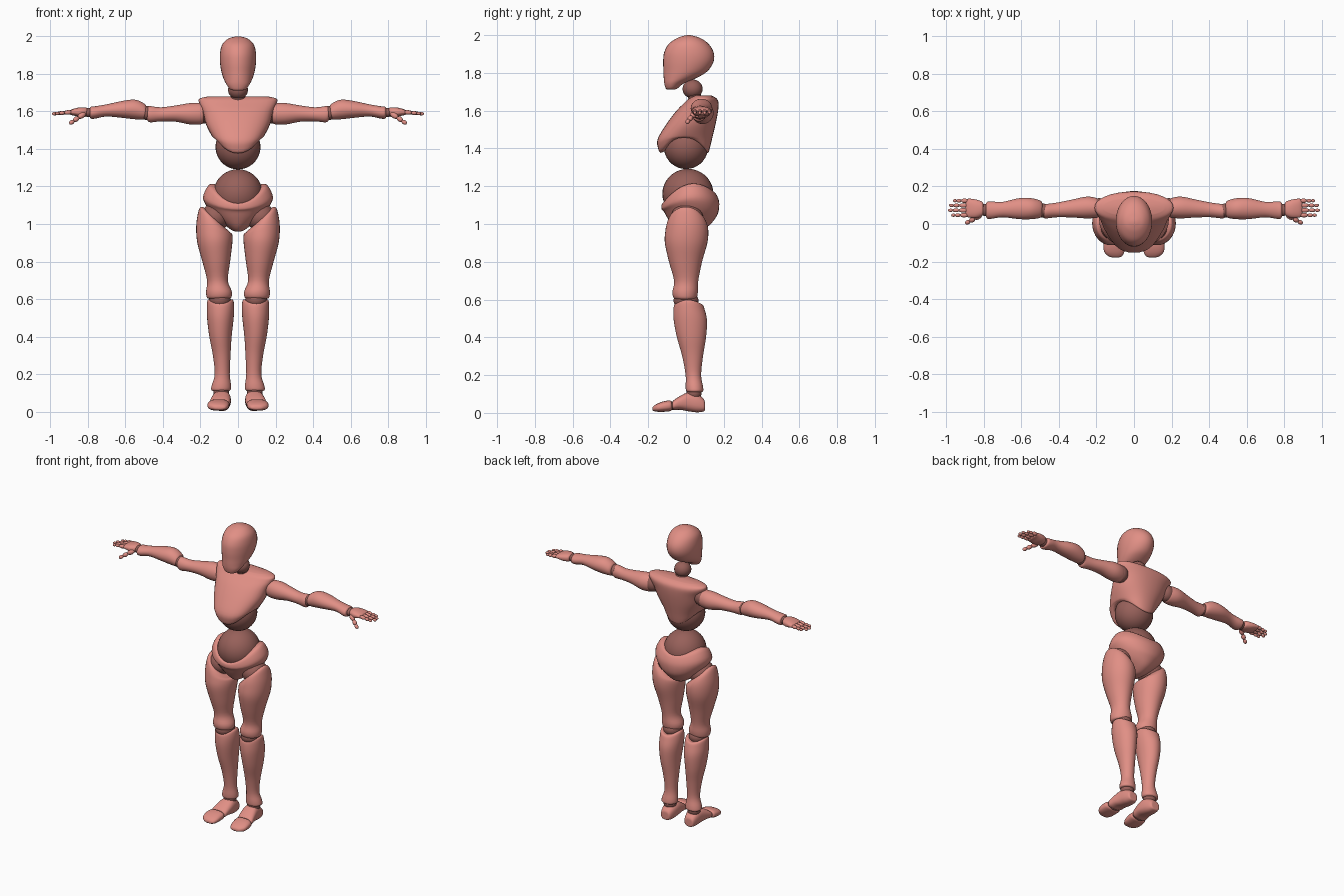
import bpy, bmesh, math
from mathutils import Vector, Matrix


def material(name, rgb):
    m = bpy.data.materials.new(name)
    m.diffuse_color = (*rgb, 1)
    return m


SKIN = material("salmon_shell", (0.75, 0.275, 0.235))
JOINT = material("dark_joint", (0.31, 0.118, 0.102))


def finish(bm, name, mat, mirror, angle=50):
    bmesh.ops.recalc_face_normals(bm, faces=bm.faces)
    me = bpy.data.meshes.new(name)
    bm.to_mesh(me)
    bm.free()
    me.materials.append(mat)
    ob = bpy.data.objects.new(name, me)
    bpy.context.collection.objects.link(ob)
    bpy.ops.object.select_all(action='DESELECT')
    ob.select_set(True)
    bpy.context.view_layer.objects.active = ob
    bpy.ops.object.shade_smooth_by_angle(angle=math.radians(angle))
    if mirror:
        ob.modifiers.new("mirror", 'MIRROR').use_mirror_merge = False
    return ob


def smooth_rings(rings, steps=4):
    """Catmull-Rom interpolation between cross-sections."""
    rings = [tuple(r) + (0,) * (8 - len(r)) for r in rings]
    pts = [rings[0]] + rings + [rings[-1]]
    out = []
    for i in range(len(rings) - 1):
        p0, p1, p2, p3 = pts[i:i + 4]
        for s in range(steps):
            t = s / steps
            out.append([0.5 * (2 * b + (c - a) * t + (2 * a - 5 * b + 4 * c - d) * t * t
                               + (3 * b - a - 3 * c + d) * t ** 3)
                        for a, b, c, d in zip(p0, p1, p2, p3)])
    return out + [list(rings[-1])]


def loft(name, axis, rings, mirror=False, mat=SKIN, power=1.0, n=32):
    """rings: position, a min, a max, b min, b max, side lift, tilt in a, tilt in b"""
    bm = bmesh.new()
    order = {'x': (2, 0, 1), 'y': (0, 2, 1), 'z': (0, 1, 2)}[axis]

    def place(a, b, p):
        v = (a, b, p)
        return bm.verts.new([v[k] for k in order])

    loops = []
    for p, a0, a1, b0, b1, lift, ta, tb in smooth_rings(rings):
        loop = []
        for i in range(n):
            t = 2 * math.pi * i / n
            c, s = math.cos(t), math.sin(t)
            ca = math.copysign(abs(c) ** power, c)
            sb = math.copysign(abs(s) ** power, s)
            loop.append(place((a0 + a1) / 2 + (a1 - a0) / 2 * ca,
                              (b0 + b1) / 2 + (b1 - b0) / 2 * sb,
                              p + lift * c * c + ta * c + tb * s))
        loops.append(loop)
    for u, v in zip(loops, loops[1:]):
        for i in range(n):
            j = (i + 1) % n
            bm.faces.new((u[i], u[j], v[j], v[i]))
    for loop in (loops[0], loops[-1]):
        mid = bm.verts.new(sum((v.co for v in loop), Vector()) / n)
        for i in range(n):
            bm.faces.new((loop[i], loop[(i + 1) % n], mid))
    return finish(bm, name, mat, mirror)


def ball(name, centre, size, mirror=False):
    bm = bmesh.new()
    bmesh.ops.create_uvsphere(bm, u_segments=32, v_segments=18, radius=1,
                              matrix=Matrix.Translation(centre) @ Matrix.Diagonal((*size, 1)))
    return finish(bm, name, JOINT, mirror)


def digits(name, chains):
    """Chains of overlapping egg-shaped finger bones."""
    bm = bmesh.new()
    for points, radius in chains:
        for k, (p, q) in enumerate(zip(points, points[1:])):
            p, q = Vector(p), Vector(q)
            d = q - p
            r = radius * (1 - 0.13 * k)
            m = (Matrix.Translation((p + q) / 2) @ d.to_track_quat('Z', 'Y').to_matrix().to_4x4()
                 @ Matrix.Diagonal((r, r, d.length * 0.56, 1)))
            bmesh.ops.create_uvsphere(bm, u_segments=14, v_segments=10, radius=1, matrix=m)
    return finish(bm, name, SKIN, True)


# Head and neck
loft("head", 'z', [
    (1.712, -.022, .022, -.098, -.06), (1.718, -.042, .042, -.107, -.045),
    (1.745, -.062, .062, -.115, -.01), (1.775, -.077, .077, -.118, .06),
    (1.81, -.088, .088, -.119, .115), (1.86, -.096, .096, -.121, .146),
    (1.91, -.096, .096, -.115, .146), (1.955, -.085, .085, -.09, .118),
    (1.985, -.057, .057, -.045, .075), (1.997, -.025, .025, -.01, .035),
    (2.0, -.004, .004, .008, .016)])
ball("neck_ball", (0, .035, 1.715), (.053, .053, .05))
loft("neck_base", 'z', [(1.64, -.05, .05, .02, .11), (1.67, -.04, .04, .01, .085),
                        (1.70, -.04, .04, 0, .075)], mat=JOINT)

# Torso
loft("chest", 'z', [
    (1.38, -.105, .105, -.125, .105, .08), (1.378, -.118, .118, -.137, .118, .08),
    (1.40, -.128, .128, -.148, .126, .06), (1.45, -.14, .14, -.15, .138, .02),
    (1.53, -.17, .17, -.103, .157), (1.60, -.188, .188, -.05, .17),
    (1.645, -.207, .207, -.005, .172), (1.668, -.205, .205, .02, .158),
    (1.68, -.16, .16, .045, .135)], power=.9)
ball("abdomen_ball", (0, 0, 1.411), (.12, .118, .12))
ball("waist_ball", (0, .01, 1.16), (.132, .135, .132))
loft("pelvis", 'z', [
    (1.14, -.13, .13, -.112, .135, .07, 0, .03), (1.135, -.158, .158, -.128, .155, .07, 0, .03),
    (1.10, -.186, .186, -.13, .175, .045, 0, .02), (1.065, -.168, .168, -.117, .172, .03),
    (1.03, -.118, .118, -.097, .155), (.99, -.065, .065, -.07, .12),
    (.965, -.03, .03, -.04, .07), (.96, -.01, .01, -.01, .03)])

# Legs
ball("hip_ball", (.122, .005, 1.035), (.078, .085, .075), True)
loft("thigh", 'z', [
    (1.03, .075, .185, -.06, .06, 0, .06), (1.028, .055, .202, -.085, .085, 0, .06),
    (1.005, .042, .214, -.1, .108, 0, .05), (.965, .031, .223, -.109, .118, 0, .02),
    (.9, .03, .217, -.112, .113), (.8, .042, .19, -.09, .085),
    (.7, .054, .165, -.063, .065), (.64, .033, .17, -.072, .063),
    (.607, .037, .165, -.064, .055), (.6, .06, .145, -.04, .035)], True)
ball("knee_ball", (.096, .0, .595), (.058, .066, .05), True)
loft("shin", 'z', [
    (.575, .045, .145, -.045, .065, .02), (.575, .026, .162, -.06, .086, .02),
    (.55, .02, .166, -.066, .098), (.49, .024, .164, -.065, .111),
    (.4, .034, .153, -.048, .106), (.3, .04, .134, -.02, .09),
    (.2, .044, .124, -.002, .08), (.14, .037, .14, -.002, .09),
    (.115, .04, .142, .002, .09), (.108, .06, .12, .02, .07)], True)
ball("ankle_ball", (.09, .042, .105), (.042, .04, .04), True)
loft("foot", 'y', [
    (.1, .07, .11, .02, .05), (.095, .055, .122, .008, .072),
    (.06, .043, .132, .003, .1), (.015, .038, .138, .008, .11),
    (-.03, .04, .147, .016, .09), (-.065, .046, .152, .016, .067),
    (-.072, .06, .14, .025, .056)], True, power=.8)
ball("toe_joint", (.099, -.075, .037), (.045, .022, .023), True)
loft("toes", 'y', [
    (-.075, .06, .145, .018, .052), (-.082, .046, .158, .01, .065),
    (-.115, .047, .163, .006, .062), (-.15, .052, .158, .006, .05),
    (-.172, .065, .135, .01, .036), (-.178, .08, .115, .015, .026)], True, power=.8)

# Arms: cross-section is y by z along x
ball("shoulder_ball", (.185, .088, 1.59), (.05, .05, .055), True)
loft("upper_arm", 'x', [
    (.185, .05, .12, 1.55, 1.62), (.19, .035, .135, 1.533, 1.642),
    (.25, .03, .146, 1.53, 1.645), (.33, .035, .13, 1.545, 1.632),
    (.41, .036, .114, 1.547, 1.622), (.465, .03, .107, 1.542, 1.628),
    (.482, .034, .105, 1.55, 1.625), (.486, .05, .09, 1.565, 1.61)], True)
ball("elbow_ball", (.487, .072, 1.592), (.03, .038, .038), True)
loft("forearm", 'x', [
    (.488, .055, .1, 1.575, 1.615), (.495, .035, .122, 1.558, 1.638),
    (.545, .026, .137, 1.558, 1.662), (.61, .026, .138, 1.565, 1.657),
    (.7, .036, .118, 1.573, 1.638), (.76, .028, .12, 1.562, 1.628),
    (.784, .03, .117, 1.562, 1.625), (.79, .05, .1, 1.575, 1.61)], True)
ball("wrist_ball", (.795, .075, 1.594), (.028, .032, .025), True)

# Hands
loft("palm", 'x', [
    (.803, .06, .1, 1.583, 1.61), (.808, .045, .118, 1.573, 1.62),
    (.84, .032, .13, 1.57, 1.622), (.875, .034, .135, 1.578, 1.615),
    (.893, .04, .132, 1.582, 1.607), (.897, .055, .12, 1.589, 1.6)], True, power=.85)
fingers = []
for y, tip in ((.047, .975), (.073, .992), (.099, .987), (.124, .965)):
    x0 = .885
    xs = [x0 + (tip - x0) * f for f in (0, .45, .75, .98)]
    fingers.append(([(x, y, 1.597 - .1 * (x - x0)) for x in xs], .012))
fingers.append(([(.815, .05, 1.59), (.85, .03, 1.568), (.875, .015, 1.55), (.897, .004, 1.535)], .016))
digits("fingers", fingers)
